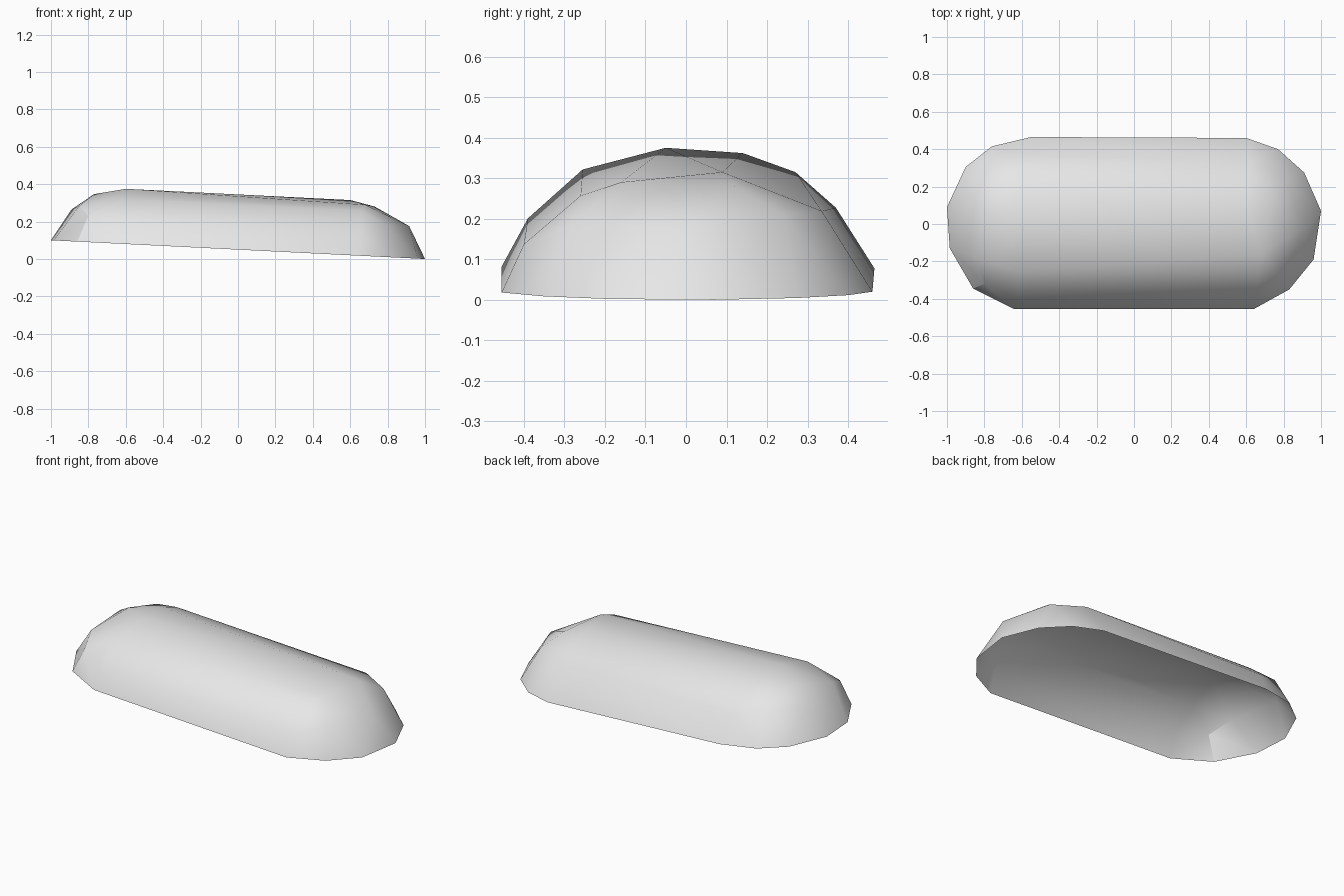
import bpy, bmesh, math

cube = bpy.data.objects.get("Cube")
if cube:
    bpy.data.objects.remove(cube, do_unlink=True)

# Plain grey material
grey = bpy.data.materials.new("light grey")
grey.use_nodes = True
colour = (0.8, 0.8, 0.8, 1)
grey.diffuse_color = colour
grey.node_tree.nodes["Principled BSDF"].inputs["Base Color"].default_value = colour

# Open rim outline (x, y)
rim = [(0.60, 0.46), (0.77, 0.40), (0.91, 0.275), (1.0, 0.07), (0.96, -0.19),
       (0.83, -0.35), (0.64, -0.455), (-0.64, -0.455), (-0.86, -0.345),
       (-0.985, -0.13), (-1.0, 0.09), (-0.90, 0.305), (-0.76, 0.415), (-0.55, 0.465)]

# Shoulder profiles at the two ends of the long body (x, y, height above rim)
low_shoulder = [(0.66, -0.40, 0.12), (0.66, -0.26, 0.24), (0.68, -0.16, 0.274),
                (0.60, 0.09, 0.295), (0.62, 0.335, 0.20)]
high_shoulder = [(-0.62, -0.39, 0.12), (-0.63, -0.255, 0.24), (-0.60, -0.05, 0.295),
                 (-0.60, 0.14, 0.282), (-0.60, 0.27, 0.235), (-0.58, 0.37, 0.148)]

# Facet corners of the rounded ends
low_end = [(0.915, -0.02, 0.172), (0.73, 0.12, 0.267), (0.80, 0.24, 0.20),
           (0.79, -0.28, 0.175)]
high_end = [(-0.85, -0.18, 0.19), (-0.77, 0.06, 0.258), (-0.89, 0.15, 0.17),
            (-0.75, 0.30, 0.195), (-0.80, -0.32, 0.14)]

# Wrap the corners in a faceted shell and open its underside
bm = bmesh.new()
corners = [(x, y, 0) for x, y in rim] + low_shoulder + high_shoulder + low_end + high_end
for co in corners:
    bm.verts.new(co)
bmesh.ops.convex_hull(bm, input=list(bm.verts))
bmesh.ops.recalc_face_normals(bm, faces=list(bm.faces))
base = [f for f in bm.faces if all(abs(v.co.z) < 1e-5 for v in f.verts)]
bmesh.ops.delete(bm, geom=base, context='FACES')

# Slope the whole shell down towards +x
for v in bm.verts:
    v.co.z += 0.05 * (1 - v.co.x)

mesh = bpy.data.meshes.new("domed_shell")
bm.to_mesh(mesh)
bm.free()
mesh.materials.append(grey)
shell = bpy.data.objects.new("domed_shell", mesh)
bpy.context.collection.objects.link(shell)

# Soft shading with the firmer creases kept
bpy.ops.object.select_all(action='DESELECT')
shell.select_set(True)
bpy.context.view_layer.objects.active = shell
bpy.ops.object.shade_smooth_by_angle(angle=math.radians(30))
